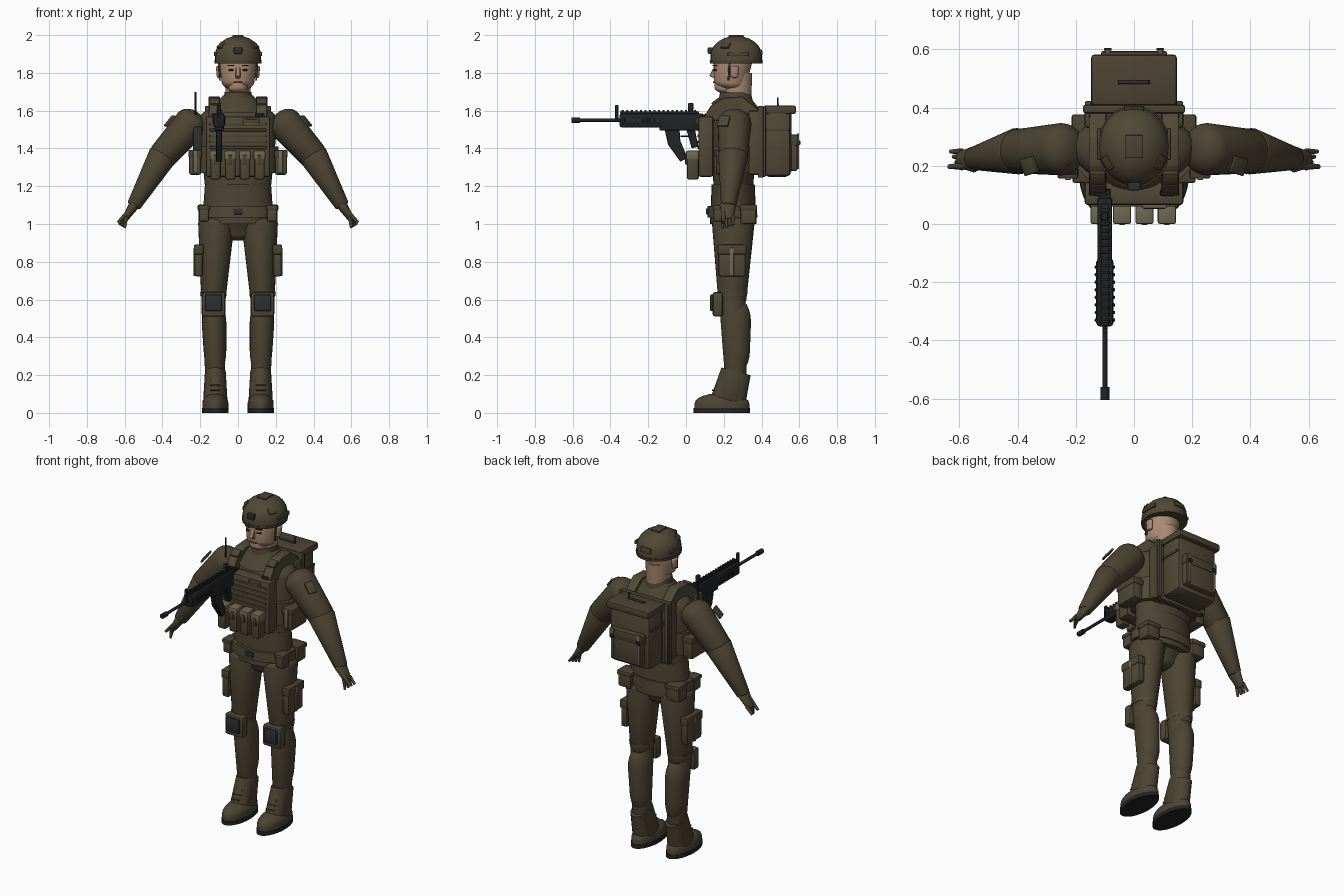
import bpy, bmesh, math
from mathutils import Vector, Matrix, Euler

cube = bpy.data.objects.get("Cube")
if cube:
    bpy.data.objects.remove(cube)


def material(name, red, green, blue):
    mat = bpy.data.materials.new(name)
    mat.use_nodes = True
    mat.diffuse_color = (red, green, blue, 1)
    shader = next(node for node in mat.node_tree.nodes if node.type == 'BSDF_PRINCIPLED')
    shader.inputs["Base Color"].default_value = mat.diffuse_color
    shader.inputs["Roughness"].default_value = .8
    return mat


CLOTH = material("olive_cloth", .073, .058, .033)
GEAR = material("olive_gear", .08, .066, .038)
WEBBING = material("pale_webbing", .16, .14, .085)
BLACK = material("black_metal", .016, .017, .019)
PLATE = material("dark_plate", .028, .029, .032)
SKIN = material("skin", .4, .25, .17)
HAIR = material("dark_brown", .03, .02, .014)
LIP = material("lip", .24, .11, .085)


def finish(name, bm, mat, both):
    """Turn the mesh into a shaded object, mirrored across x when both is set."""
    bmesh.ops.recalc_face_normals(bm, faces=bm.faces)
    mesh = bpy.data.meshes.new(name)
    bm.to_mesh(mesh)
    bm.free()
    mesh.materials.append(mat)
    part = bpy.data.objects.new(name, mesh)
    bpy.context.collection.objects.link(part)
    bpy.ops.object.select_all(action='DESELECT')
    part.select_set(True)
    bpy.context.view_layer.objects.active = part
    bpy.ops.object.shade_smooth_by_angle(angle=math.radians(38))
    if both:
        mirror = part.modifiers.new("Mirror", 'MIRROR')
        mirror.use_mirror_merge = False


def box(name, center, size, mat, both=False, bevel=.006, turn=(0, 0, 0)):
    """Box with rounded edges."""
    bm = bmesh.new()
    bmesh.ops.create_cube(bm, size=1, matrix=Matrix.Diagonal((*size, 1)))
    bmesh.ops.bevel(bm, geom=bm.edges[:], offset=min(bevel, min(size) / 3),
                    segments=2, profile=.5, affect='EDGES')
    bm.transform(Matrix.Translation(center) @ Euler(turn).to_matrix().to_4x4())
    finish(name, bm, mat, both)


def pouch(name, center, size, flap_mat=CLOTH, both=False):
    """Bag with a slightly wider flap over its top."""
    x, y, z = center
    wide, deep, high = size
    box(name, center, size, GEAR, both, bevel=.012)
    box(name + "_flap", (x, y, z + high * .36), (wide + .008, deep + .008, high * .32), flap_mat, both, bevel=.008)


def limb(name, start, end, radius, end_radius, mat, both=False, deep=1.0, caps=(.5, .5), sides=28):
    """Tapered round form with domed ends; deep stretches its section front to back."""
    start, end = Vector(start), Vector(end)
    axis = (end - start).normalized()
    side = Vector((1, 0, 0)) if abs(axis.y) > .9 else Vector((0, 1, 0)).cross(axis).normalized()
    front = axis.cross(side) * deep
    quarter = [math.pi / 2 * k / 6 for k in range(1, 6)]
    rings = [(start, radius), (end, end_radius)]
    if caps[0]:
        rings = [(start - axis * radius * caps[0] * math.cos(w), radius * math.sin(w)) for w in quarter] + rings
    if caps[1]:
        rings += [(end + axis * end_radius * caps[1] * math.sin(w), end_radius * math.cos(w)) for w in quarter]
    bm = bmesh.new()
    loops = []
    for middle, r in rings:
        angles = [math.tau * k / sides for k in range(sides)]
        loops.append([bm.verts.new(middle + (side * math.cos(a) + front * math.sin(a)) * r) for a in angles])
    for low, high in zip(loops, loops[1:]):
        for k in range(sides):
            bm.faces.new((low[k], low[k - 1], high[k - 1], high[k]))
    bm.faces.new(loops[0])
    bm.faces.new(loops[-1])
    finish(name, bm, mat, both)


def rod(name, start, end, radius, mat, both=False, tip=None):
    """Thin straight bar, tapering to tip when given."""
    limb(name, start, end, radius, tip or radius, mat, both, caps=(0, 0), sides=12)


def prism(name, profile, x, width, mat, both=False):
    """Side profile of (y, z) points given a width across x."""
    bm = bmesh.new()
    face = bm.faces.new([bm.verts.new((x - width / 2, y, z)) for y, z in profile])
    grown = bmesh.ops.extrude_face_region(bm, geom=[face])["geom"]
    bmesh.ops.translate(bm, vec=(width, 0, 0), verts=[v for v in grown if isinstance(v, bmesh.types.BMVert)])
    bmesh.ops.bevel(bm, geom=bm.edges[:], offset=.003, segments=1, affect='EDGES')
    finish(name, bm, mat, both)


# Clothed body
limb("chest", (0, .25, 1.2), (0, .26, 1.55), .175, .21, CLOTH, deep=.6, caps=(0, .4))
limb("shoulder_slope", (0, .26, 1.59), (0, .26, 1.68), .16, .08, CLOTH, deep=.9, caps=(0, 0))
limb("collar", (0, .262, 1.65), (0, .262, 1.7), .08, .07, CLOTH, deep=1.15, caps=(0, 0))
limb("waist", (0, .25, 1), (0, .25, 1.21), .19, .175, CLOTH, deep=.65, caps=(0, 0))
limb("pelvis", (0, .25, 1.04), (0, .25, .96), .19, .1, CLOTH, deep=.64)
limb("thighs", (.115, .25, 1), (.13, .245, .6), .096, .064, CLOTH, both=True, deep=1.17)
limb("shins", (.13, .245, .6), (.12, .265, .17), .064, .052, CLOTH, both=True, deep=1.1)
limb("calves", (.127, .27, .48), (.122, .27, .33), .065, .06, CLOTH, both=True, deep=1.14, caps=(2, 2))
limb("upper_arms", (.25, .257, 1.53), (.4, .25, 1.36), .09, .076, CLOTH, both=True, caps=(.8, .3))
limb("forearms", (.4, .25, 1.36), (.55, .225, 1.1), .076, .038, CLOTH, both=True, deep=1.05, caps=(.3, .3))
box("arm_patches", (.36, .2, 1.545), (.012, .06, .07), GEAR, both=True, turn=(0, -.7, -.3))

# Gloved hands
limb("palms", (.55, .222, 1.1), (.597, .222, 1.03), .028, .018, CLOTH, both=True, deep=1.6)
for finger in range(4):
    y = .195 + finger * .018
    rod(f"finger_{finger + 1}", (.592, y, 1.04), (.6 + finger * .01, y, .978 + finger * .006), .011, CLOTH, both=True, tip=.007)
rod("thumbs", (.575, .2, 1.07), (.635, .197, 1.008), .014, CLOTH, both=True, tip=.008)

# Boots
limb("boot_feet", (.12, .19, .02), (.12, .19, .05), .069, .069, CLOTH, both=True, deep=2.1, caps=(0, .8))
limb("boot_shafts", (.12, .265, .22), (.12, .225, .07), .055, .064, CLOTH, both=True, deep=1.45, caps=(0, .2))
limb("boot_soles", (.12, .19, 0), (.12, .19, .025), .071, .071, BLACK, both=True, deep=2.1, caps=(0, 0))
for lace in range(4):
    box(f"boot_laces_{lace + 1}", (.12, .145 + lace * .016, .12 + lace * .026), (.055, .016, .006), GEAR, both=True)

# Head and face
limb("neck", (0, .27, 1.64), (0, .27, 1.8), .065, .07, SKIN, deep=1.15, caps=(0, 0))
limb("head", (0, .235, 1.75), (0, .247, 1.86), .086, .1, SKIN, deep=1.02)
limb("chin", (0, .2, 1.715), (0, .21, 1.76), .05, .06, SKIN)
prism("nose", [(.15, 1.835), (.123, 1.785), (.15, 1.77), (.17, 1.8)], 0, .024, SKIN)
box("mouth", (0, .15, 1.75), (.045, .016, .007), LIP)
box("eyes", (.037, .154, 1.815), (.026, .014, .009), HAIR, both=True, turn=(0, 0, .3))
box("eyebrows", (.038, .152, 1.839), (.036, .014, .007), HAIR, both=True, turn=(0, 0, .3))
limb("ears", (.1, .255, 1.78), (.103, .258, 1.83), .012, .014, SKIN, both=True, deep=1.7)
rod("chin_straps", (.103, .23, 1.86), (.096, .225, 1.76), .005, GEAR, both=True)

# Helmet
limb("helmet", (0, .266, 1.86), (0, .266, 1.89), .122, .122, GEAR, deep=1.12, caps=(0, .87))
limb("helmet_rim", (0, .266, 1.85), (0, .266, 1.866), .124, .126, CLOTH, deep=1.12, caps=(0, 0))
box("helmet_mount", (0, .13, 1.918), (.045, .03, .034), PLATE)
box("helmet_rails", (.12, .275, 1.9), (.014, .11, .022), CLOTH, both=True)
box("helmet_side_patches", (.09, .21, 1.945), (.012, .05, .035), CLOTH, both=True, turn=(0, -.75, -.5))
box("helmet_crown_patch", (0, .266, 1.994), (.06, .08, .012), CLOTH)
box("helmet_rear_patch", (0, .396, 1.91), (.07, .016, .03), CLOTH, turn=(.25, 0, 0))

# Vest
box("vest_front", (0, .105, 1.41), (.34, .08, .32), GEAR, bevel=.012)
box("vest_back", (0, .365, 1.43), (.34, .07, .34), GEAR, bevel=.012)
limb("side_band", (0, .25, 1.27), (0, .25, 1.41), .21, .215, GEAR, deep=.65, caps=(0, 0))
prism("shoulder_straps", [(.08, 1.54), (.13, 1.625), (.2, 1.67), (.3, 1.675), (.39, 1.6), (.3, 1.56)],
      .125, .06, GEAR, both=True)
box("strap_pads", (.125, .16, 1.645), (.055, .05, .024), CLOTH, both=True, turn=(.65, 0, 0))
box("strap_buckles", (.115, .108, 1.575), (.05, .022, .02), BLACK, both=True)
for row in range(5):
    box(f"webbing_row_{row + 1}", (0, .064, 1.405 + row * .031), (.3, .008, .014), CLOTH)
box("name_patch", (.07, .06, 1.545), (.085, .012, .032), WEBBING)
box("name_patch_center", (.07, .056, 1.545), (.072, .009, .02), CLOTH)
for slot in range(4):
    x = -.118 + slot * .077
    pouch(f"magazine_pouch_{slot + 1}", (x, .036, 1.31), (.055, .064, .15), WEBBING)
    box(f"pouch_tab_{slot + 1}", (x, .002, 1.34), (.02, .012, .05), CLOTH)
pouch("side_pouches", (.227, .235, 1.325), (.064, .15, .13), both=True)
box("side_pouch_straps", (.227, .157, 1.33), (.02, .012, .12), WEBBING, both=True)
box("radio", (-.215, .2, 1.45), (.045, .06, .13), PLATE)
rod("radio_antenna", (-.225, .2, 1.5), (-.225, .2, 1.7), .004, BLACK)

# Belt and leg gear
limb("belt", (0, .245, 1.035), (0, .245, 1.095), .207, .205, GEAR, deep=.64, caps=(0, 0))
box("belt_buckle", (0, .113, 1.067), (.05, .016, .032), PLATE)
pouch("belt_front_pouches", (.18, .18, 1.055), (.055, .07, .085), both=True)
pouch("belt_rear_pouches", (.165, .33, 1.05), (.09, .085, .1), both=True)
pouch("thigh_pouches", (.208, .243, .805), (.044, .146, .165), both=True)
box("thigh_straps", (.231, .243, .8), (.008, .02, .15), WEBBING, both=True)
box("knee_pads", (.13, .168, .575), (.125, .055, .13), GEAR, both=True, bevel=.014)
box("knee_plates", (.13, .138, .583), (.088, .02, .088), PLATE, both=True)
limb("knee_straps", (.13, .245, .62), (.13, .245, .64), .068, .07, GEAR, both=True, deep=1.15, caps=(0, 0))

# Backpack
box("pack_frame", (0, .395, 1.435), (.35, .03, .38), CLOTH, bevel=.008)
box("frame_bars", (.157, .408, 1.435), (.022, .03, .37), GEAR, both=True)
box("pack_body", (0, .483, 1.43), (.28, .15, .36), GEAR, bevel=.03)
box("pack_lid", (0, .495, 1.605), (.295, .175, .045), CLOTH, bevel=.012)
pouch("pack_pocket", (0, .565, 1.375), (.22, .05, .19))
box("pack_straps", (.09, .593, 1.385), (.018, .012, .19), WEBBING, both=True)
box("strap_clips", (.09, .6, 1.43), (.026, .01, .024), BLACK, both=True)
box("pack_side_straps", (.142, .48, 1.5), (.008, .14, .016), CLOTH, both=True)
rod("pack_handle", (-.055, .487, 1.633), (.055, .487, 1.633), .006, PLATE)
rod("pack_antenna", (.05, .487, 1.62), (.05, .487, 1.67), .004, BLACK)

# Rifle
gun = -.1
rod("barrel", (gun, -.58, 1.55), (gun, -.3, 1.55), .009, BLACK)
rod("muzzle", (gun, -.605, 1.55), (gun, -.56, 1.55), .015, BLACK)
box("handguard", (gun, -.235, 1.548), (.06, .235, .075), BLACK, bevel=.014)
box("top_rail", (gun, -.14, 1.59), (.026, .42, .012), BLACK)
for tooth in range(17):
    box(f"rail_tooth_{tooth + 1}", (gun, -.335 + tooth * .024, 1.598), (.03, .011, .009), BLACK, bevel=.001)
for rib in range(8):
    box(f"handguard_rib_{rib + 1}", (gun, -.33 + rib * .026, 1.548), (.07, .012, .03), PLATE)
box("front_sight", (gun, -.367, 1.59), (.016, .018, .08), BLACK)
box("receiver", (gun, -.025, 1.54), (.05, .23, .09), BLACK)
prism("magazine", [(-.115, 1.51), (-.035, 1.51), (-.03, 1.44), (.008, 1.35), (-.03, 1.33), (-.095, 1.42)], gun, .032, BLACK)
prism("pistol_grip", [(0, 1.51), (.045, 1.51), (.066, 1.41), (.03, 1.4)], gun, .032, BLACK)
rod("trigger_guard", (gun, -.03, 1.465), (gun, .02, 1.465), .004, BLACK)
prism("stock", [(.05, 1.58), (.12, 1.58), (.12, 1.46), (.1, 1.46), (.05, 1.53)], gun, .04, BLACK)
box("rear_sight", (gun, .025, 1.61), (.022, .03, .06), BLACK)
